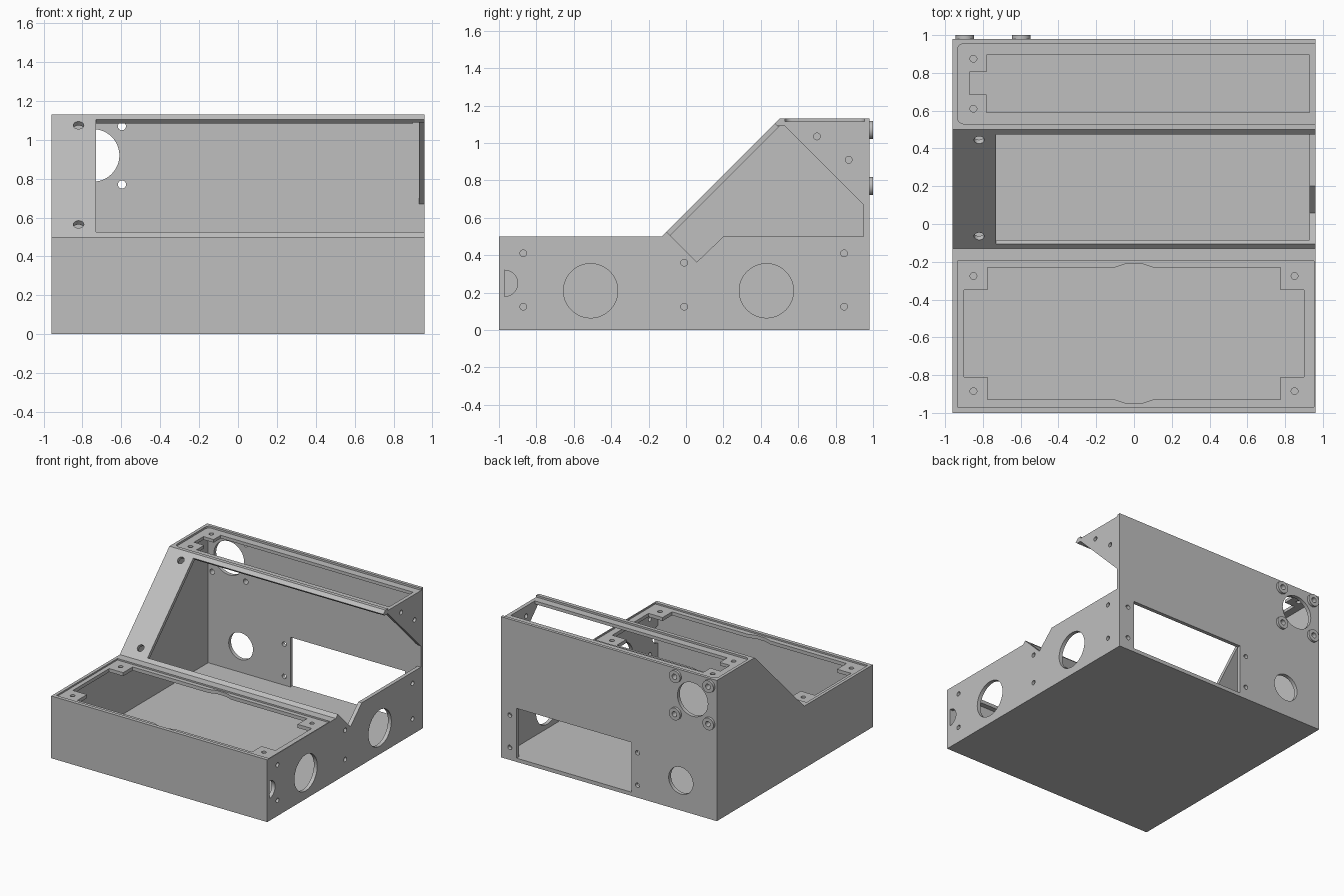
import bpy, bmesh
from math import sin, cos, pi, sqrt, radians
from mathutils import Vector

if "Cube" in bpy.data.objects:
    bpy.data.objects.remove(bpy.data.objects["Cube"], do_unlink=True)

grey = bpy.data.materials.new("plain grey")
grey.use_nodes = True
grey.diffuse_color = (0.52, 0.52, 0.52, 1)
grey.node_tree.nodes["Principled BSDF"].inputs["Base Color"].default_value = (0.52, 0.52, 0.52, 1)

S = 1 / sqrt(2)
# Profile planes: origin, u, v and extrusion direction
PLANES = {
    "side": ((0, 0, 0), (0, 1, 0), (0, 0, 1), (1, 0, 0)),
    "back": ((0, 0, 0), (1, 0, 0), (0, 0, 1), (0, 1, 0)),
    "top": ((0, 0, 0), (1, 0, 0), (0, 1, 0), (0, 0, 1)),
    "slope": ((0, -0.13, 0.5), (1, 0, 0), (0, S, S), (0, -S, S)),
}


def circle(u, v, r, n=48):
    return [(u + r * cos(2 * pi * i / n), v + r * sin(2 * pi * i / n)) for i in range(n)]


def rect(u0, v0, u1, v1):
    return [(u0, v0), (u1, v0), (u1, v1), (u0, v1)]


def prisms(name, plane, profiles, a, b):
    """One object holding every profile extruded from a to b."""
    o, u, v, w = (Vector(p) for p in PLANES[plane])
    bm = bmesh.new()
    for pts in profiles:
        lo, hi = ([bm.verts.new(o + u * p + v * q + w * t) for p, q in pts] for t in (a, b))
        bm.faces.new(lo)
        bm.faces.new(hi)
        for i in range(len(pts)):
            j = (i + 1) % len(pts)
            bm.faces.new((lo[i], lo[j], hi[j], hi[i]))
    bmesh.ops.recalc_face_normals(bm, faces=bm.faces)
    mesh = bpy.data.meshes.new(name)
    bm.to_mesh(mesh)
    bm.free()
    mesh.materials.append(grey)
    ob = bpy.data.objects.new(name, mesh)
    bpy.context.collection.objects.link(ob)
    return ob


def cut(body, plane, profiles, a, b):
    tool = prisms("cutter", plane, profiles, a, b)
    tool.hide_render = True
    mod = body.modifiers.new("cut", 'BOOLEAN')
    mod.operation, mod.solver, mod.object = 'DIFFERENCE', 'EXACT', tool
    bpy.context.view_layer.objects.active = body
    bpy.ops.object.modifier_apply(modifier=mod.name)
    bpy.data.objects.remove(tool, do_unlink=True)


# Hollow case with a low front and a raised back
outline = [(-1, 0), (-1, 0.5), (-0.13, 0.5), (0.5, 1.13), (0.98, 1.13), (0.98, 0)]
cavity = [(-0.97, 0.03), (-0.97, 0.46), (-0.13, 0.46), (0.5, 1.09), (0.95, 1.09), (0.95, 0.03)]
case = prisms("enclosure_case", "side", [outline], -0.96, 0.96)
cut(case, "side", [cavity], -0.93, 0.93)

# Front lid seat, opening with corner tabs, and screw holes
cut(case, "top", [rect(-0.935, -0.97, 0.952, -0.195)], 0.488, 0.6)
quarter = [(0.9, 0.23), (0.775, 0.23), (0.775, 0.35), (0.1, 0.35), (0.04, 0.37)]
half = quarter + [(-x, y) for x, y in reversed(quarter)]
opening = [(x, y - 0.58) for x, y in half + [(-x, -y) for x, y in half]]
cut(case, "top", [opening], 0.4, 0.6)
cut(case, "top", [circle(x, y, 0.018, 20) for x in (-0.85, 0.85) for y in (-0.885, -0.275)], 0.4, 0.6)

# Rear lid seat, open at one end, with opening and screw holes
seat = [(1, 0.53), (1, 0.955)]
seat += [(-0.9 - 0.035 * sin(t * pi / 12), 0.92 + 0.035 * cos(t * pi / 12)) for t in range(7)]
seat += [(-0.9 - 0.035 * cos(t * pi / 12), 0.565 - 0.035 * sin(t * pi / 12)) for t in range(7)]
cut(case, "top", [seat], 1.115, 1.2)
slot = [(0.93, 0.59), (0.93, 0.895), (-0.78, 0.895), (-0.78, 0.805),
        (-0.87, 0.805), (-0.87, 0.685), (-0.78, 0.685), (-0.78, 0.59)]
cut(case, "top", [slot], 1.05, 1.2)
cut(case, "top", [circle(-0.85, y, 0.018, 20) for y in (0.61, 0.875)], 1.05, 1.2)

# Sloping face opening and mounting holes
cut(case, "slope", [rect(-0.73, 0.0354, 1, 0.8556)], -0.03, 0.1)
cut(case, "slope", [circle(-0.82, v, 0.027, 24) for v in (0.092, 0.813)], -0.06, 0.1)

# Open side: large cutout, round ports, D-shaped port and screw holes
cut(case, "side", [[(-0.14, 0.56), (0.057, 0.363), (0.2, 0.5), (0.95, 0.5),
                    (0.95, 0.67), (0.53, 1.09), (0.49, 1.09), (0.44, 1.14)]], 0.9, 1)
ports = [circle(y, 0.21, 0.145) for y in (-0.51, 0.43)]
ports.append([(-0.97 + 0.07 * sin(i * pi / 20), 0.25 + 0.07 * cos(i * pi / 20)) for i in range(21)])
screws = [(-0.87, 0.41), (-0.87, 0.125), (-0.01, 0.36), (-0.01, 0.125),
          (0.845, 0.41), (0.845, 0.125), (0.7, 1.035), (0.87, 0.91)]
cut(case, "side", ports + [circle(y, z, 0.018, 20) for y, z in screws], 0.9, 1)

# Back wall: window, round ports and screw holes
back = [rect(-0.2, 0.03, 0.82, 0.43), circle(-0.745, 0.92, 0.135), circle(-0.64, 0.24, 0.108)]
back += [circle(x, z, 0.018, 20) for x in (-0.255, 0.88) for z in (0.1, 0.36)]
cut(case, "back", back, 0.9, 1.1)

# Raised screw bosses around the upper port
centres = [(x, z) for x in (-0.895, -0.597) for z in (0.77, 1.07)]
bores = [circle(x, z, 0.021, 24) for x, z in centres]
bosses = prisms("screw_bosses", "back", [circle(x, z, 0.049, 32) for x, z in centres], 0.975, 1.0)
for body in (case, bosses):
    cut(body, "back", bores, 0.9, 1.1)

for ob in (case, bosses):
    bpy.ops.object.select_all(action='DESELECT')
    ob.select_set(True)
    bpy.context.view_layer.objects.active = ob
    bpy.ops.object.shade_smooth_by_angle(angle=radians(20))
